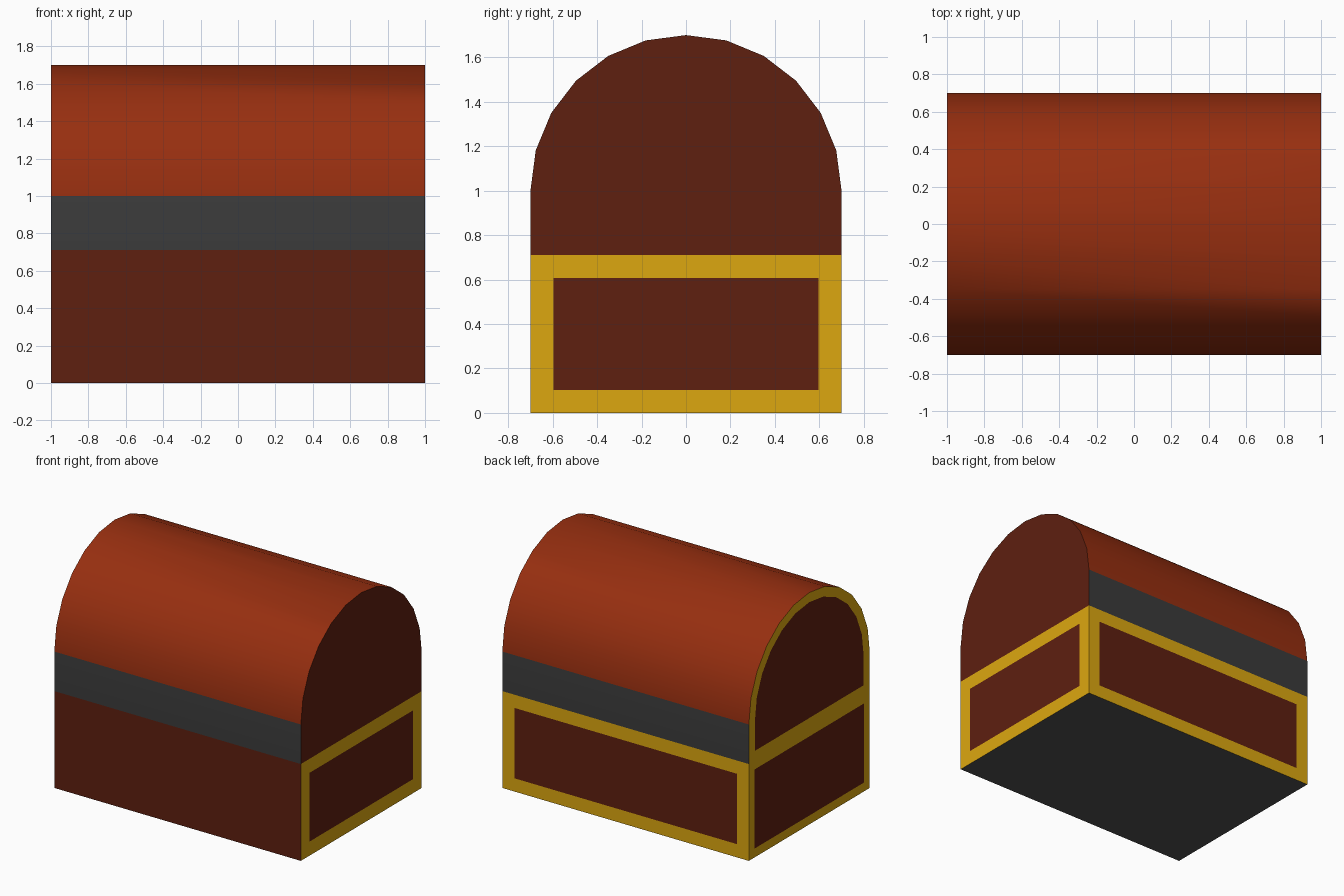
import bpy, bmesh
from math import sin, cos, pi, radians

if "Cube" in bpy.data.objects:
    bpy.data.objects.remove(bpy.data.objects["Cube"])

HALF_X, HALF_Y, SEAM, SPRING = 1.0, 0.7, 0.71, 1.0
COLOURS = [("gold_trim", (0.72, 0.39, 0.005)), ("dark_wood", (0.112, 0.014, 0.005)),
           ("lid_wood", (0.31, 0.028, 0.005)), ("dark_iron", (0.044, 0.044, 0.044)),
           ("underside_grey", (0.083, 0.083, 0.083))]
GOLD, WOOD, LID, IRON, UNDER = range(5)
mats = []
for name, rgb in COLOURS:
    m = bpy.data.materials.new(name)
    m.diffuse_color = (*rgb, 1)
    m.use_nodes = True
    m.node_tree.nodes["Principled BSDF"].inputs["Base Color"].default_value = m.diffuse_color
    mats.append(m)


def extrude_profile(profile):
    """Extrude a closed (y, z) profile along x; return the bmesh, both ends and the sides."""
    bm = bmesh.new()
    a = [bm.verts.new((-HALF_X, y, z)) for y, z in profile]
    b = [bm.verts.new((HALF_X, y, z)) for y, z in profile]
    left, right = bm.faces.new(a[::-1]), bm.faces.new(b)
    n = len(profile)
    sides = [bm.faces.new((a[i], a[(i + 1) % n], b[(i + 1) % n], b[i])) for i in range(n)]
    return bm, left, right, sides


def framed_panel(bm, face, width):
    """Inset a face into a gold frame with a flush wooden panel."""
    rim = bmesh.ops.inset_individual(bm, faces=[face], thickness=width, use_even_offset=True)
    for f in rim["faces"]:
        f.material_index = GOLD
    face.material_index = WOOD


def finish(bm, name, drop):
    bmesh.ops.delete(bm, geom=[drop], context='FACES')  # hidden face at the seam
    bm.normal_update()
    # outward normals, judged from the middle of the part
    mid = sum((v.co.z for v in bm.verts)) / len(bm.verts)
    for f in bm.faces:
        c = f.calc_center_median()
        c.z -= mid
        if f.normal.dot(c) < 0:
            f.normal_flip()
    me = bpy.data.meshes.new(name)
    bm.to_mesh(me)
    bm.free()
    for m in mats:
        me.materials.append(m)
    ob = bpy.data.objects.new(name, me)
    bpy.context.collection.objects.link(ob)
    return ob


# Lower box: four framed panels and a grey underside
bm, left, right, (under, back, seam, front) = extrude_profile(
    [(-HALF_Y, 0), (HALF_Y, 0), (HALF_Y, SEAM), (-HALF_Y, SEAM)])
under.material_index = UNDER
for face, width in ((front, 0.086), (back, 0.097), (right, 0.103), (left, 0.065)):
    framed_panel(bm, face, width)
finish(bm, "chest_base", seam)

# Barrel lid: iron bands below a 12-sided half-round roof, framed ends
arch = [(HALF_Y * cos(pi * i / 12), SPRING + HALF_Y * sin(pi * i / 12)) for i in range(13)]
bm, left, right, sides = extrude_profile([(-HALF_Y, SEAM), (HALF_Y, SEAM)] + arch)
seam, back_band, *roof, front_band = sides
back_band.material_index = front_band.material_index = IRON
for f in roof:
    f.material_index = LID
framed_panel(bm, right, 0.09)
framed_panel(bm, left, 0.07)
lid = finish(bm, "chest_lid", seam)
bpy.context.view_layer.objects.active = lid
lid.select_set(True)
bpy.ops.object.shade_smooth_by_angle(angle=radians(30))
